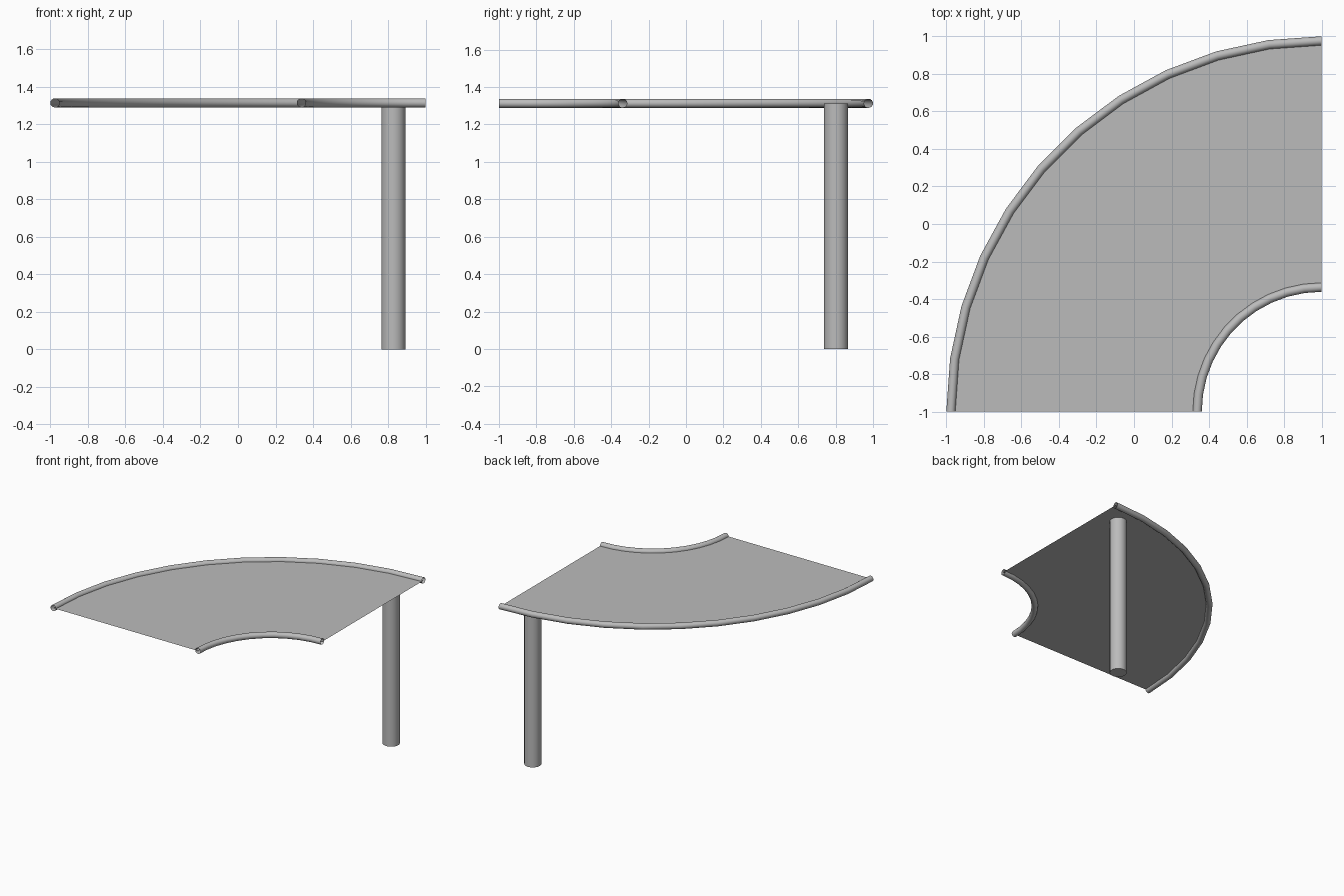
import bpy, bmesh, math
from mathutils import Vector, Matrix

default = bpy.data.objects.get("Cube")
if default:
    bpy.data.objects.remove(default, do_unlink=True)

CENTRE = Vector((1.0, -1.0, 1.313))   # shared centre of both arcs
TUBE_R = 0.024
OUTER_R, INNER_R = 2.0 - TUBE_R, 0.663
STEPS = 11

grey = bpy.data.materials.new("grey")
grey.use_nodes = True
grey.diffuse_color = (0.5, 0.5, 0.5, 1)
grey.node_tree.nodes["Principled BSDF"].inputs["Base Color"].default_value = grey.diffuse_color


def finish(name, bm, smooth=True):
    mesh = bpy.data.meshes.new(name)
    bm.to_mesh(mesh)
    bm.free()
    mesh.materials.append(grey)
    obj = bpy.data.objects.new(name, mesh)
    bpy.context.collection.objects.link(obj)
    if smooth:
        bpy.ops.object.select_all(action='DESELECT')
        obj.select_set(True)
        bpy.context.view_layer.objects.active = obj
        bpy.ops.object.shade_smooth_by_angle(angle=math.radians(35))
    return obj


def quarter_spin(bm):
    """Sweep the profile from the back edge round to the right side."""
    bmesh.ops.spin(bm, geom=bm.verts[:] + bm.edges[:], cent=CENTRE,
                   axis=(0, 0, 1), angle=math.pi / 2, steps=STEPS)


# Table top: a thin quarter-ring sheet between the two rims
bm = bmesh.new()
ends = [bm.verts.new(CENTRE + Vector((0, r, 0))) for r in (INNER_R, OUTER_R)]
bm.edges.new(ends)
quarter_spin(bm)
for f in bm.faces:
    f.normal_update()
    if f.normal.z < 0:
        f.normal_flip()
finish("table_top", bm, smooth=False)

# Open-ended tubular rims
for name, radius in (("outer_rim", OUTER_R), ("inner_rim", INNER_R)):
    bm = bmesh.new()
    place = Matrix.Translation(CENTRE + Vector((0, radius, 0))) @ Matrix.Rotation(math.pi / 2, 4, 'Y')
    bmesh.ops.create_circle(bm, segments=16, radius=TUBE_R, matrix=place)
    quarter_spin(bm)
    # Point every face away from the tube's centre line
    for f in bm.faces:
        f.normal_update()
        mid = f.calc_center_median() - CENTRE
        flat = Vector((mid.x, mid.y, 0)).normalized() * radius
        if f.normal.dot(mid - flat) < 0:
            f.normal_flip()
    finish(name, bm)

# Single round leg under the back left corner
bm = bmesh.new()
height = CENTRE.z - 0.001
bmesh.ops.create_cone(bm, cap_ends=True, segments=24, radius1=0.064, radius2=0.064,
                      depth=height, matrix=Matrix.Translation((0.828, 0.802, height / 2)))
finish("leg", bm)
